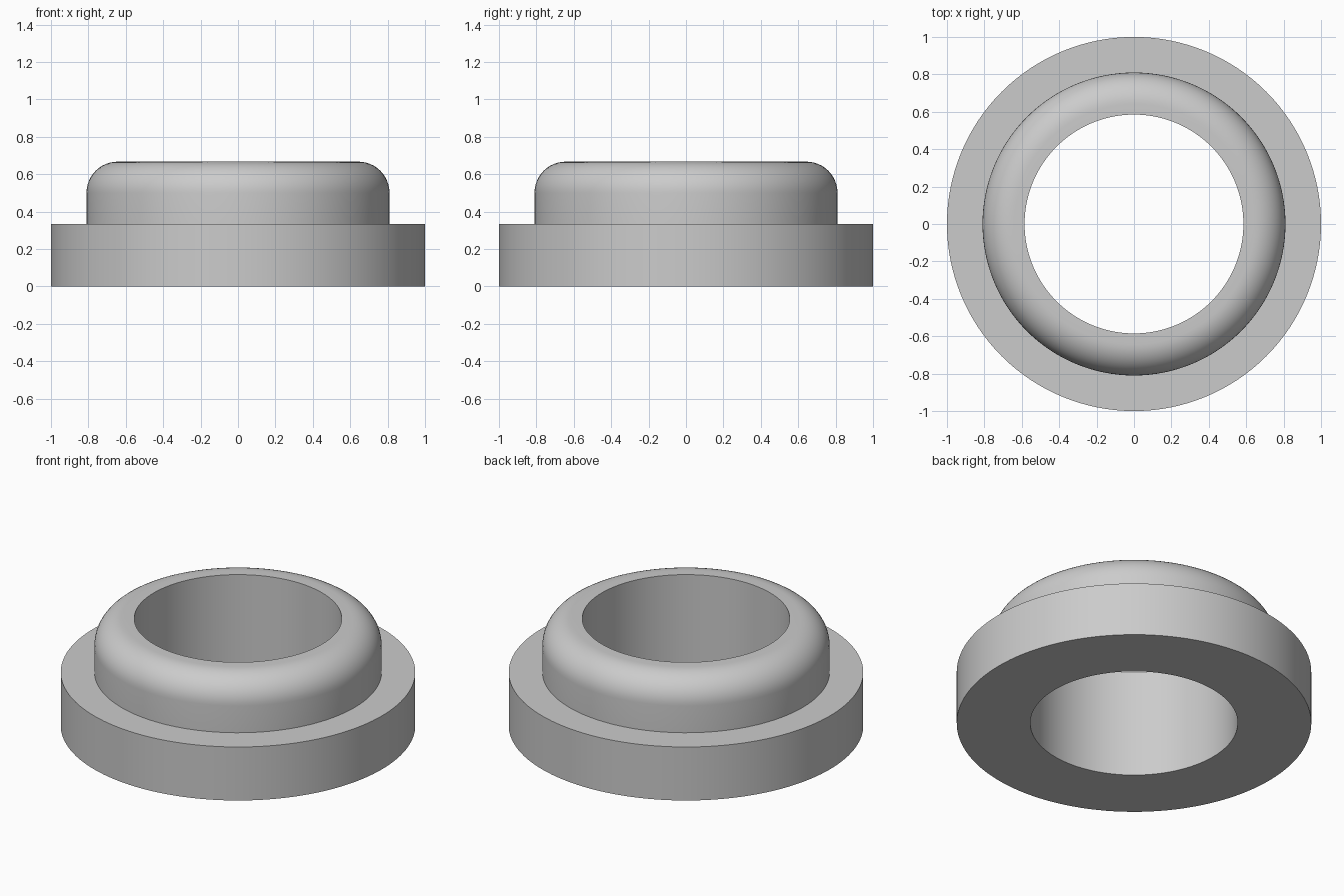
import bpy, bmesh
from math import sin, cos, pi, radians

SEGMENTS = 128

cube = bpy.data.objects.get("Cube")
if cube:
    bpy.data.objects.remove(cube, do_unlink=True)

# Plain grey material
grey = bpy.data.materials.new("light grey")
grey.use_nodes = True
colour = (0.6, 0.6, 0.6, 1)
grey.diffuse_color = colour
grey.node_tree.nodes["Principled BSDF"].inputs["Base Color"].default_value = colour

# Cross-section: bore, wide flange, narrower collar with a rounded shoulder
bore, flange, collar = 0.585, 1.0, 0.81
flange_top, height, fillet = 0.333, 0.667, 0.167
profile = [(bore, 0), (flange, 0), (flange, flange_top), (collar, flange_top)]
steps = 12
for i in range(steps + 1):
    a = i / steps * pi / 2
    profile.append((collar - fillet + fillet * cos(a), height - fillet + fillet * sin(a)))
profile.append((bore, height))

# Revolve the closed section into a ring
bm = bmesh.new()
verts = [bm.verts.new((r, 0, z)) for r, z in profile]
edges = [bm.edges.new((v, verts[(i + 1) % len(verts)])) for i, v in enumerate(verts)]
bmesh.ops.spin(bm, geom=verts + edges, cent=(0, 0, 0), axis=(0, 0, 1),
               angle=2 * pi, steps=SEGMENTS, use_merge=True)
bmesh.ops.remove_doubles(bm, verts=bm.verts, dist=0.0001)
bmesh.ops.recalc_face_normals(bm, faces=bm.faces)
mesh = bpy.data.meshes.new("flanged_bushing")
bm.to_mesh(mesh)
bm.free()
mesh.materials.append(grey)

bushing = bpy.data.objects.new("flanged_bushing", mesh)
bpy.context.collection.objects.link(bushing)
bpy.ops.object.select_all(action='DESELECT')
bushing.select_set(True)
bpy.context.view_layer.objects.active = bushing
bpy.ops.object.shade_smooth_by_angle(angle=radians(30))
